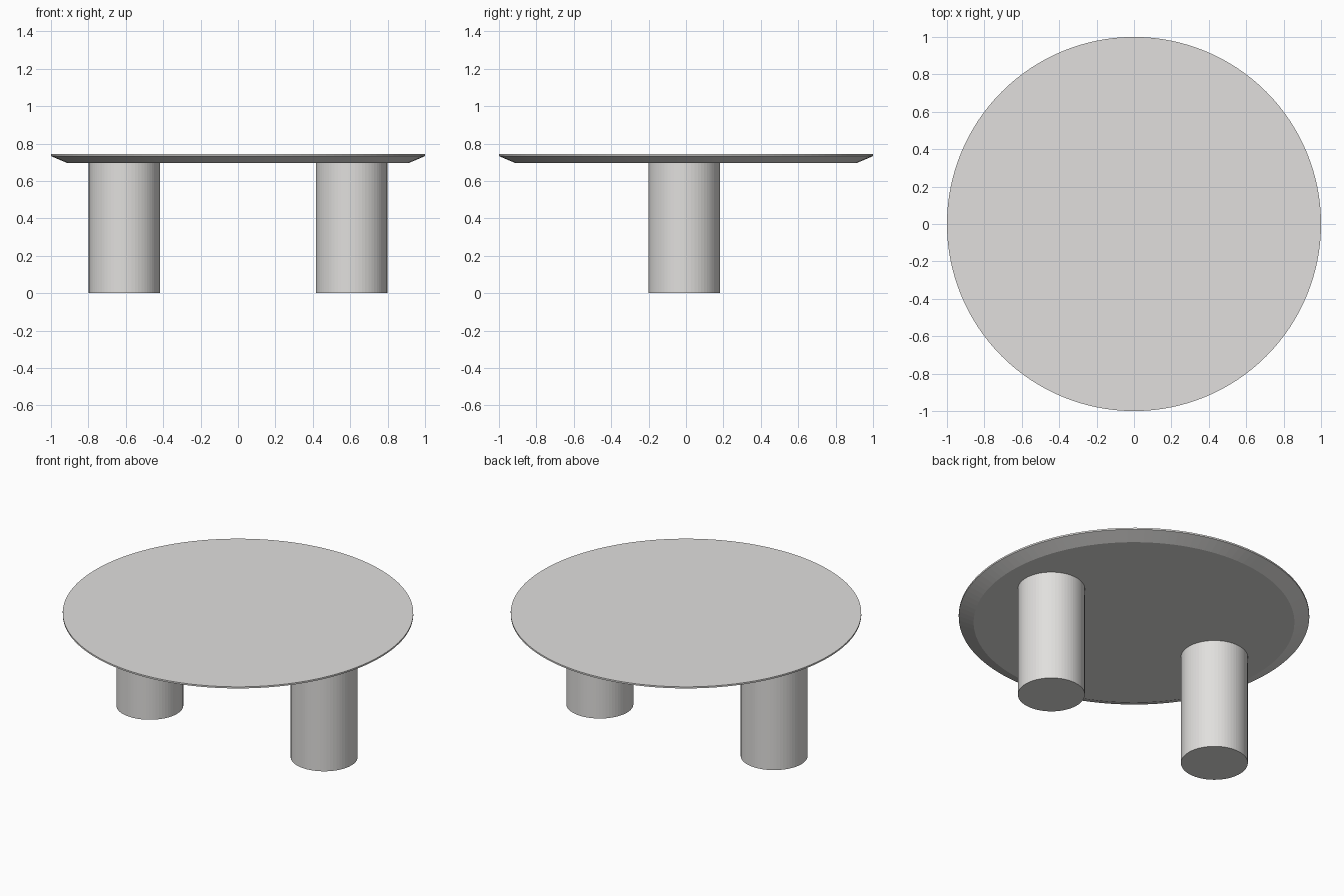
import bpy, bmesh, math

if "Cube" in bpy.data.objects:
    bpy.data.objects.remove(bpy.data.objects["Cube"])

stone = bpy.data.materials.new("pale warm grey")
stone.diffuse_color = (0.75, 0.74, 0.725, 1)
stone.use_nodes = True
stone.node_tree.nodes["Principled BSDF"].inputs["Base Color"].default_value = stone.diffuse_color


def lathe(name, profile, sides, location=(0, 0, 0)):
    """Closed solid made by stacking rings of (radius, height)."""
    bm = bmesh.new()
    rings = [[bm.verts.new((r * math.cos(2 * math.pi * i / sides),
                            r * math.sin(2 * math.pi * i / sides), z))
              for i in range(sides)] for r, z in profile]
    for low, high in zip(rings, rings[1:]):
        for i in range(sides):
            j = (i + 1) % sides
            bm.faces.new((low[i], low[j], high[j], high[i]))
    bm.faces.new(rings[0][::-1])
    bm.faces.new(rings[-1])
    mesh = bpy.data.meshes.new(name)
    bm.to_mesh(mesh)
    bm.free()
    mesh.materials.append(stone)
    obj = bpy.data.objects.new(name, mesh)
    obj.location = location
    bpy.context.collection.objects.link(obj)
    return obj


# Round top: wide bevel underneath, thin upright rim
lathe("table_top", [(0.915, 0.697), (1.0, 0.733), (1.0, 0.743)], 128)

# Two thick cylindrical legs
for side, x in (("left", -0.607), ("right", 0.607)):
    lathe(side + "_leg", [(0.191, 0.0), (0.191, 0.697)], 64, (x, -0.01, 0))
